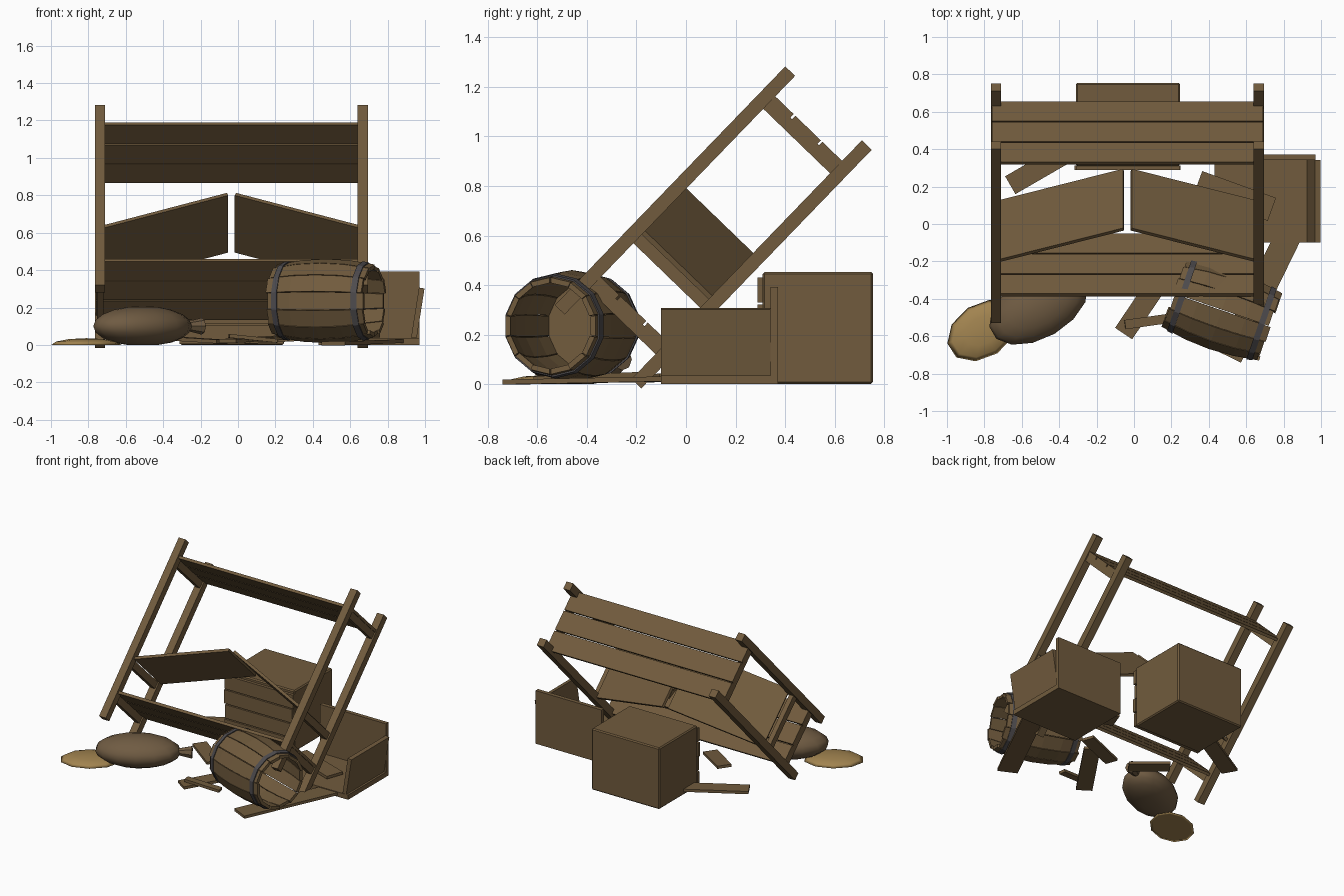
import bpy, bmesh, math
from mathutils import Matrix, Vector

if "Cube" in bpy.data.objects:
    bpy.data.objects.remove(bpy.data.objects["Cube"])


def material(name, rgb):
    m = bpy.data.materials.new(name)
    m.diffuse_color = (*rgb, 1)
    m.use_nodes = True
    m.node_tree.nodes["Principled BSDF"].inputs["Base Color"].default_value = m.diffuse_color
    return m


WOOD = material("brown wood", (0.165, 0.105, 0.047))
IRON = material("dark iron", (0.075, 0.07, 0.075))
SACK = material("burlap", (0.16, 0.105, 0.055))
GRAIN = material("grain", (0.36, 0.23, 0.08))


def finish(name, bm, mat, world=Matrix(), smooth=False):
    bmesh.ops.recalc_face_normals(bm, faces=bm.faces)
    me = bpy.data.meshes.new(name)
    bm.to_mesh(me)
    bm.free()
    me.materials.append(mat)
    for p in me.polygons:
        p.use_smooth = smooth
    ob = bpy.data.objects.new(name, me)
    ob.matrix_world = world
    bpy.context.collection.objects.link(ob)
    return ob


def box(name, x, y, z, world=Matrix(), mat=WOOD, bevel=0.0):
    """Box from (min, max) ranges on each axis."""
    bm = bmesh.new()
    bmesh.ops.create_cube(bm, size=1)
    for v in bm.verts:
        for i, r in enumerate((x, y, z)):
            v.co[i] = r[0] if v.co[i] < 0 else r[1]
    if bevel:
        bmesh.ops.bevel(bm, geom=bm.edges[:], offset=bevel, segments=1, affect='EDGES')
    return finish(name, bm, mat, world)


def rot(deg, axis):
    return Matrix.Rotation(math.radians(deg), 4, axis)


def at(x, y, z):
    return Matrix.Translation((x, y, z))


# --- toppled shelf rack: local y = depth, local z = along the posts ---
RACK = at(0, -0.51, 0.30) @ rot(-44, 'X')
DEPTH = 0.43
for side, x in (("left", (-0.765, -0.71)), ("right", (0.64, 0.695))):
    for row, y in (("front", 0), ("rear", DEPTH)):
        box(f"{side}_{row}_post", x, (y - 0.0275, y + 0.0275), (0, 1.34), RACK)
    for i, u in enumerate((0.19, 0.45, 1.205)):
        box(f"{side}_brace_{i}", (x[0] + 0.01, x[1] - 0.01), (0, DEPTH), (u - 0.05, u), RACK)
for level, u in (("bottom", 0.19), ("top", 1.205)):
    for i in range(3):
        y = -0.012 + i * 0.152
        box(f"{level}_shelf_plank_{i}", (-0.76, 0.69), (y, y + 0.143), (u, u + 0.02), RACK)

# broken middle shelf, two halves kinked up at the centre
for name, x, s in (("left", -0.71, 1), ("right", 0.64, -1)):
    half = RACK @ at(x, 0, 0.45) @ rot(-20 * s, 'Y')
    box(f"broken_shelf_{name}", (0, 0.70) if s > 0 else (-0.70, 0),
        (-0.005, DEPTH + 0.005), (0, 0.02), half)

# --- closed crate with slatted front ---
box("crate_body", (-0.31, 0.245), (0.31, 0.755), (0, 0.453), bevel=0.008)
for i, dx in enumerate((0.0, 0.006, -0.004, 0.003)):
    z = 0.006 + i * 0.108
    box(f"crate_slat_{i}", (-0.313 + dx, 0.243 + dx), (0.288, 0.312), (z, z + 0.1))

# --- broken open crate ---
box("open_crate_floor", (0.43, 0.97), (-0.10, 0.37), (0, 0.035))
box("open_crate_back", (0.43, 0.97), (0.342, 0.372), (0.0, 0.392))
box("open_crate_leaning_side", (-0.03, 0), (-0.10, 0.342), (0, 0.27),
    at(0.955, 0, 0.035) @ rot(9, 'Y'))


# --- loose planks on the ground ---
def plank(name, x, y, z, length, width, angle, tilt=0):
    box(name, (-length / 2, length / 2), (-width / 2, width / 2), (-0.01, 0.01),
        at(x, y, z) @ rot(angle, 'Z') @ rot(tilt, 'Y'))


for i, p in enumerate([
        (0.68, -0.36, 0.015, 0.78, 0.14, 64, -1),
        (-0.38, 0.37, 0.035, 0.65, 0.11, 30),
        (0.09, -0.37, 0.03, 0.52, 0.11, 56, -2),
        (0.54, 0.15, 0.05, 0.42, 0.13, -20),
        (-0.20, -0.08, 0.025, 0.28, 0.10, -35, 3),
        (0.20, -0.12, 0.025, 0.32, 0.09, 20, -3),
        (0.08, -0.52, 0.035, 0.26, 0.05, 8, 6)]):
    plank(f"loose_plank_{i}", *p)

# --- barrel lying on its side, local z = its axis ---
BARREL = at(0.47, -0.46, 0.235) @ rot(-19, 'Z') @ rot(90, 'Y')
HALF, STAVES = 0.27, 14


def bulge(t):
    return 0.195 + 0.03 * (1 - (t / HALF) ** 2)


for k in range(STAVES):
    bm = bmesh.new()
    rings = []
    wobble = 0.006 * ((k * 5) % 3 - 1)
    for j in range(5):
        t = -HALF + j * HALF / 2
        a0 = 2 * math.pi * (k + 0.02) / STAVES
        a1 = 2 * math.pi * (k + 0.98) / STAVES
        r = bulge(t)
        z = t + wobble * (j in (0, 4))
        rings.append([bm.verts.new((q * math.cos(a), q * math.sin(a), z))
                      for q, a in ((r, a0), (r, a1), (r - 0.022, a1), (r - 0.022, a0))])
    for a, b in zip(rings, rings[1:]):
        for i in range(4):
            bm.faces.new((a[i], a[(i + 1) % 4], b[(i + 1) % 4], b[i]))
    bm.faces.new(rings[0])
    bm.faces.new(rings[-1])
    finish(f"barrel_stave_{k}", bm, WOOD, BARREL)

# iron hoops and the remaining barrel head
for n, t in enumerate((-0.225, 0.225)):
    bm = bmesh.new()
    prof = [(bulge(t + d) + e, t + d) for d, e in
            ((-0.016, -0.004), (-0.016, 0.005), (0.016, 0.005), (0.016, -0.004))]
    grid = [[bm.verts.new((r * math.cos(2 * math.pi * k / STAVES),
                           r * math.sin(2 * math.pi * k / STAVES), z)) for r, z in prof]
            for k in range(STAVES)]
    for k in range(STAVES):
        a, b = grid[k], grid[(k + 1) % STAVES]
        for i in range(4):
            bm.faces.new((a[i], a[(i + 1) % 4], b[(i + 1) % 4], b[i]))
    finish(f"barrel_hoop_{n}", bm, IRON, BARREL)
bm = bmesh.new()
bmesh.ops.create_cone(bm, cap_ends=True, segments=STAVES, radius1=0.185, radius2=0.185, depth=0.02)
finish("barrel_head", bm, WOOD, BARREL @ at(0, 0, -0.235))

# --- sack with tied neck, local x toward the neck ---
SACKM = at(-0.51, -0.44, 0) @ rot(30, 'Z')
bm = bmesh.new()
bmesh.ops.create_uvsphere(bm, u_segments=14, v_segments=10, radius=1)
for v in bm.verts:
    v.co = Vector((v.co.x * 0.29, v.co.y * 0.17, max(0.0, 0.1 + v.co.z * 0.108)))
finish("sack", bm, SACK, SACKM, smooth=True)
bm = bmesh.new()
bmesh.ops.create_cone(bm, cap_ends=True, segments=8, radius1=0.025, radius2=0.045, depth=0.09)
finish("sack_neck", bm, SACK, SACKM @ at(0.32, 0, 0.1) @ rot(90, 'Y'))

# --- spilled grain heap ---
bm = bmesh.new()
bmesh.ops.create_uvsphere(bm, u_segments=10, v_segments=6, radius=1)
for v in bm.verts:
    v.co = Vector((v.co.x * 0.205, v.co.y * 0.145, max(0.0, v.co.z * 0.036)))
finish("spilled_grain", bm, GRAIN, at(-0.81, -0.57, 0) @ rot(33, 'Z'), smooth=True)
